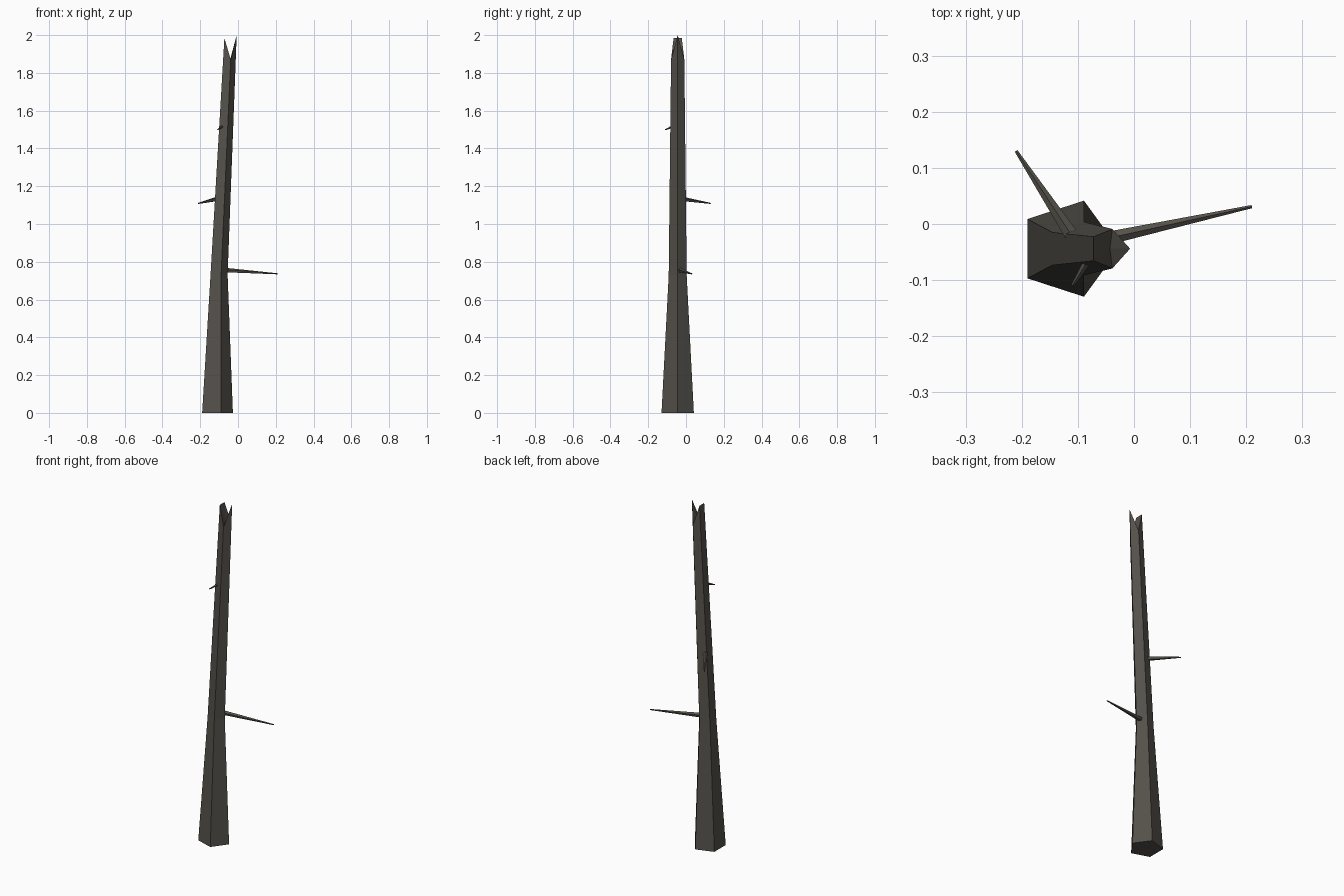
import bpy, bmesh, math
from mathutils import Vector

if "Cube" in bpy.data.objects:
    bpy.data.objects.remove(bpy.data.objects["Cube"])

bark = bpy.data.materials.new("bark")
bark.diffuse_color = (0.09, 0.083, 0.07, 1)
bark.use_nodes = True
bark.node_tree.nodes["Principled BSDF"].inputs["Base Color"].default_value = bark.diffuse_color


def finish(bm, name):
    bmesh.ops.recalc_face_normals(bm, faces=bm.faces)
    mesh = bpy.data.meshes.new(name)
    bm.to_mesh(mesh)
    bm.free()
    mesh.materials.append(bark)
    obj = bpy.data.objects.new(name, mesh)
    bpy.context.collection.objects.link(obj)
    return obj


# Trunk: tapering, leaning five-sided column with a splintered top
SIDES, YC = 5, -0.044


def ring(bm, cx, r, heights):
    return [bm.verts.new((cx + r * math.cos(2 * math.pi * i / SIDES),
                          YC + r * math.sin(2 * math.pi * i / SIDES), h))
            for i, h in enumerate(heights)]


bm = bmesh.new()
rings = [ring(bm, -0.117, 0.09, [0] * 5),
         ring(bm, -0.105, 0.05, [0.73] * 5),
         ring(bm, -0.05, 0.037, [2.0, 1.87, 1.985, 1.985, 1.87])]
rings[2][0].co.x = -0.007          # right splinter
for i in (2, 3):                   # left splinter
    rings[2][i].co.x = -0.072
for a, b in zip(rings, rings[1:]):
    for i in range(SIDES):
        j = (i + 1) % SIDES
        bm.faces.new((a[i], a[j], b[j], b[i]))
bm.faces.new(rings[0][::-1])
notch = bm.verts.new((-0.043, YC, 1.865))
for i in range(SIDES):
    bm.faces.new((rings[2][i], rings[2][(i + 1) % SIDES], notch))
finish(bm, "trunk")


# Broken twigs: thin tapered spikes starting inside the trunk
def twig(name, start, end, r1, r2):
    start, end = Vector(start), Vector(end)
    d = end - start
    bm = bmesh.new()
    bmesh.ops.create_cone(bm, cap_ends=True, segments=5, radius1=r1, radius2=r2,
                          depth=d.length)
    obj = finish(bm, name)
    obj.location = (start + end) / 2
    obj.rotation_mode = 'QUATERNION'
    obj.rotation_quaternion = d.to_track_quat('Z', 'Y')


twig("lower_twig", (-0.095, -0.036, 0.757), (0.21, 0.031, 0.736), 0.014, 0.003)
twig("middle_twig", (-0.098, -0.04, 1.135), (-0.21, 0.13, 1.109), 0.014, 0.003)
twig("upper_twig", (-0.073, -0.05, 1.525), (-0.109, -0.109, 1.499), 0.009, 0.003)
